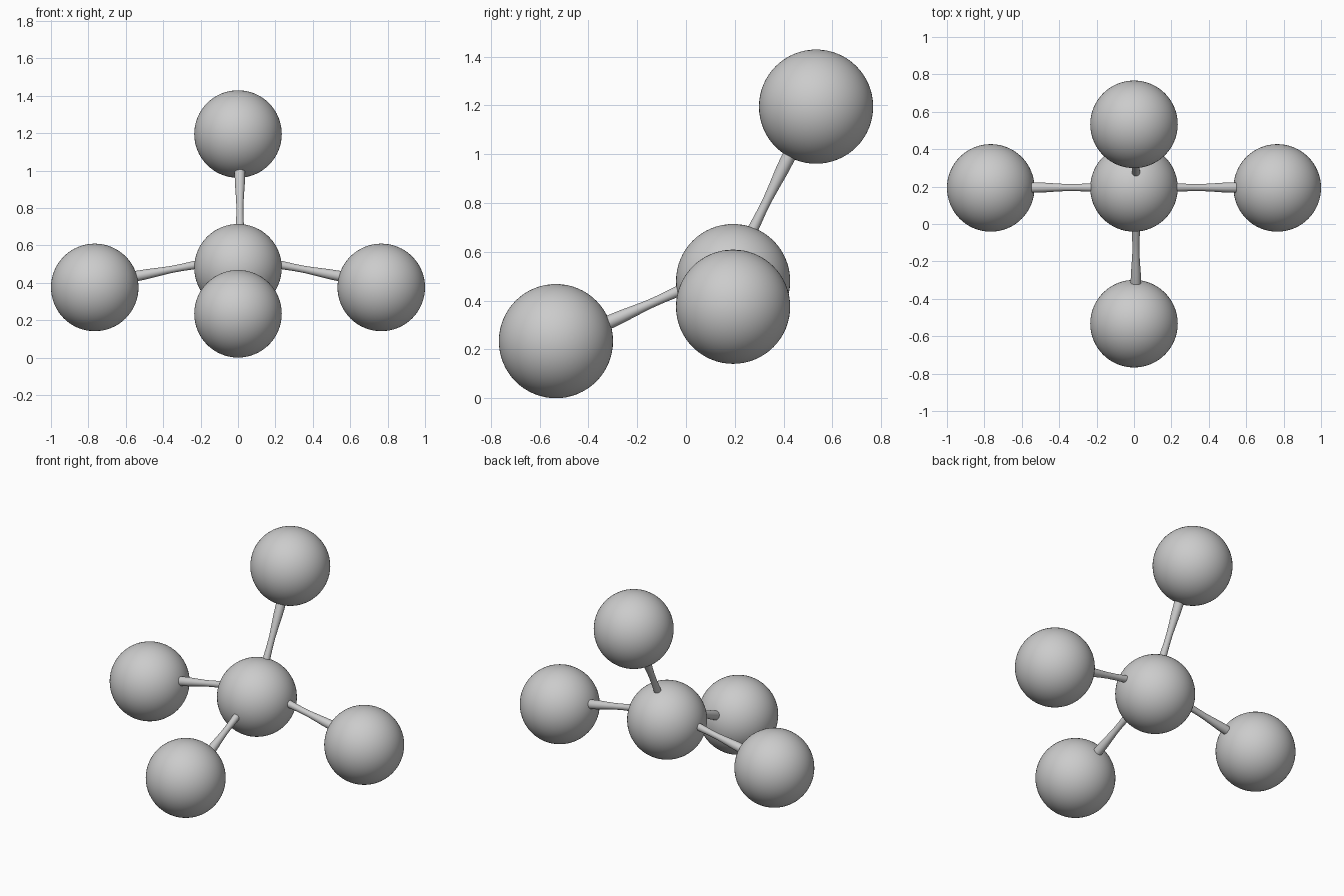
import bpy
import bmesh
import math
from mathutils import Vector

if "Cube" in bpy.data.objects:
    bpy.data.objects.remove(bpy.data.objects["Cube"])

R = 0.234                      # ball radius
SIDES = 32


def finish(name, bm):
    mesh = bpy.data.meshes.new(name)
    bmesh.ops.recalc_face_normals(bm, faces=bm.faces)
    for f in bm.faces:
        f.smooth = len(f.verts) <= 4
    bm.to_mesh(mesh)
    bm.free()
    ob = bpy.data.objects.new(name, mesh)
    bpy.context.collection.objects.link(ob)
    return ob


def ball(name, loc):
    bm = bmesh.new()
    bmesh.ops.create_uvsphere(bm, u_segments=64, v_segments=32, radius=R)
    finish(name, bm).location = loc


def rod(name, inner, outer):
    """Waisted rod through two visible points, running on into both balls."""
    a, b = Vector(inner), Vector(outer)
    d = (b - a).normalized()
    a, b = a - d * 0.08, b + d * 0.06
    rot = d.to_track_quat('Z', 'Y')
    # position along the rod, radius
    profile = [(0, .026), (.18, .022), (.35, .019), (.48, .019),
               (.62, .0225), (.75, .0265), (.87, .028), (1, .028)]
    bm = bmesh.new()
    rings = []
    for t, r in profile:
        c = a.lerp(b, t)
        rings.append([bm.verts.new(c + rot @ Vector((
            r * math.cos(2 * math.pi * i / SIDES),
            r * math.sin(2 * math.pi * i / SIDES), 0))) for i in range(SIDES)])
    for lo, hi in zip(rings, rings[1:]):
        for i in range(SIDES):
            j = (i + 1) % SIDES
            bm.faces.new((lo[i], lo[j], hi[j], hi[i]))
    bm.faces.new(rings[0][::-1])
    bm.faces.new(rings[-1])
    finish(name, bm)


# Balls: a centre and four arms
ball("centre_ball", (0, 0.193, 0.48))
ball("top_ball", (0, 0.533, 1.195))
ball("front_ball", (0, -0.533, R))
for side, s in (("left", -1), ("right", 1)):
    ball(side + "_ball", (s * 0.766, 0.193, 0.375))
    rod(side + "_rod", (s * 0.23, 0.195, 0.495), (s * 0.54, 0.195, 0.436))

# Remaining connecting rods
rod("top_rod", (0.01, 0.273, 0.69), (0.01, 0.416, 0.98))
rod("front_rod", (0.01, -0.035, 0.437), (0.01, -0.31, 0.314))
